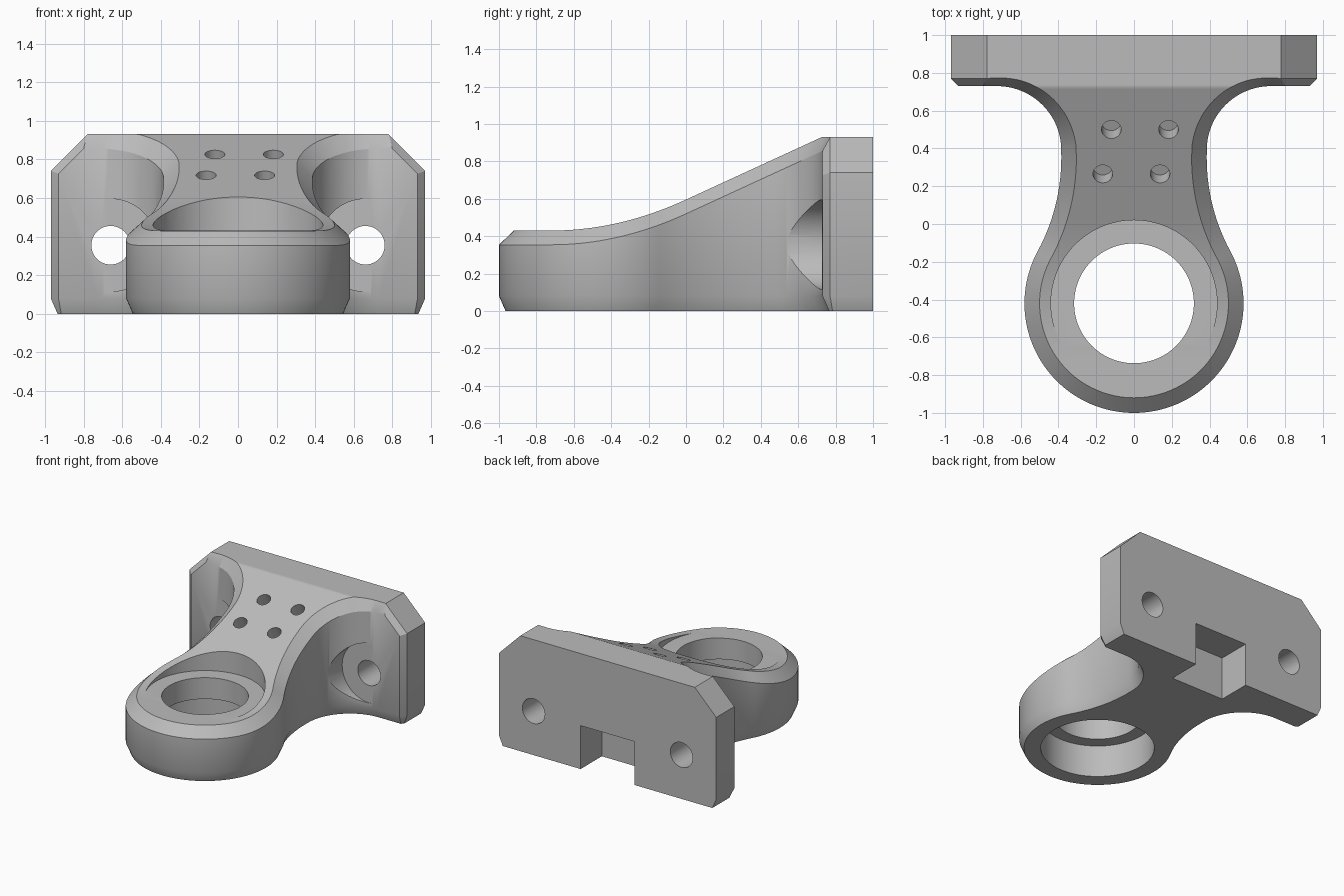
import bpy, bmesh
from math import sin, cos, radians, atan
from mathutils import Vector, Matrix

if "Cube" in bpy.data.objects:
    bpy.data.objects.remove(bpy.data.objects["Cube"])

grey = bpy.data.materials.new("plain_grey")
grey.use_nodes = True
GREY = (0.5, 0.5, 0.5, 1)
grey.diffuse_color = GREY
grey.node_tree.nodes["Principled BSDF"].inputs["Base Color"].default_value = GREY

SLOPE, CURVE_START, LOW, PLATE_Y = 0.46, -0.72, 0.43, 0.73


def top_height(y):
    """Side profile: flat ring, curved ramp, straight ramp, flat plate top."""
    if y < CURVE_START:
        return LOW
    if y < 0:
        return LOW - SLOPE * (y - CURVE_START) ** 2 / (2 * CURVE_START)
    return LOW - SLOPE * CURVE_START / 2 + SLOPE * min(y, PLATE_Y)


def make_object(name, bm):
    bmesh.ops.recalc_face_normals(bm, faces=bm.faces)
    mesh = bpy.data.meshes.new(name)
    bm.to_mesh(mesh)
    bm.free()
    obj = bpy.data.objects.new(name, mesh)
    bpy.context.scene.collection.objects.link(obj)
    mesh.materials.append(grey)
    return obj


# Half outline: entries of point, inward direction, top chamfer width
outline = []


def add_arc(cx, cy, r, start, end, steps, side, w0=0.08, w1=0.08, first=0):
    for i in range(first, steps + 1):
        t = i / steps
        a = radians(start + (end - start) * t)
        d = Vector((cos(a), sin(a)))
        outline.append((Vector((cx, cy)) + d * r, d * side, w0 + (w1 - w0) * t))


add_arc(0, -0.42, 0.58, -90, 28.3, 40, -1)                             # ring
add_arc(1.425, 0.35, 1.04, 208.3, 180, 14, 1, first=1)                 # waist
add_arc(0.725, 0.39, 0.34, 180, 90, 28, 1, 0.08, 0.042, first=1)       # fillet
for p, d in (((0.93, 0.73), (-0.4, 1)), ((0.97, 0.77), (-1, 0.4)), ((0.97, 1), (-1, 0))):
    outline.append((Vector(p), Vector(d), 0.04))

# Bracket body: four stacked rings with chamfered bottom and top edges
bm = bmesh.new()


def ring(height, inset):
    pts = [p + d * inset(w) for p, d, w in outline]
    zs = [height(p.y) for p in pts]
    right = [bm.verts.new((p.x if i else 0, p.y, z)) for i, (p, z) in enumerate(zip(pts, zs))]
    left = [right[0]] + [bm.verts.new((-p.x, p.y, z)) for p, z in zip(pts[1:], zs[1:])]
    return right, left


rings = [ring(lambda y: 0, lambda w: 0.035),
         ring(lambda y: 0.08, lambda w: 0),
         ring(lambda y: top_height(y) - 0.076, lambda w: 0),
         ring(top_height, lambda w: w)]
loops = [r + l[:0:-1] for r, l in rings]
for lo, hi in zip(loops, loops[1:]):
    for i in range(len(lo)):
        j = (i + 1) % len(lo)
        bm.faces.new((lo[i], lo[j], hi[j], hi[i]))
bm.faces.new(loops[0][::-1])
right, left = rings[3]
k = next(i for i, v in enumerate(right) if v.co.y >= PLATE_Y)
bm.faces.new((right[0], right[1], left[1]))
for i in range(1, k):
    bm.faces.new((right[i], right[i + 1], left[i + 1], left[i]))
bm.faces.new(right[k:] + left[:k - 1:-1])
body = make_object("bracket_body", bm)


def cut(bm):
    """Subtract a temporary cutter from the body."""
    cutter = make_object("cutter", bm)
    cutter.hide_render = True
    mod = body.modifiers.new("cut", "BOOLEAN")
    mod.operation, mod.solver, mod.object = "DIFFERENCE", "EXACT", cutter
    bpy.context.view_layer.objects.active = body
    bpy.ops.object.modifier_apply(modifier=mod.name)
    bpy.data.objects.remove(cutter)


def cut_cylinder(radius, start, end, segments=64):
    start, end = Vector(start), Vector(end)
    axis = end - start
    place = Matrix.Translation((start + end) / 2) @ axis.to_track_quat("Z", "Y").to_matrix().to_4x4()
    bm = bmesh.new()
    bmesh.ops.create_cone(bm, cap_ends=True, segments=segments, radius1=radius,
                          radius2=radius, depth=axis.length, matrix=place)
    cut(bm)


# Ring bore: top recess, through hole and wider seat from below
cut_cylinder(0.44, (0, -0.42, LOW + 0.002), (0, -0.42, 1.2), 96)
cut_cylinder(0.317, (0, -0.42, -0.1), (0, -0.42, 1), 96)
cut_cylinder(0.42, (0, -0.42, -0.1), (0, -0.42, 0.26), 96)

# Clipped plate corners with chamfered front edge, mounting holes and washer seats
section = ((1.655, 0.6), (1.655, 0.73), (1.71, 0.77), (1.71, 1.1), (2.1, 1.1), (2.1, 0.6))
for side in (-1, 1):
    bm = bmesh.new()
    ends = [[bm.verts.new((side * (s + d) / 2, y, (s - d) / 2)) for s, y in section]
            for d in (-0.6, 0.8)]
    bm.faces.new(ends[0])
    bm.faces.new(ends[1])
    for i in range(len(section)):
        j = i - 1
        bm.faces.new((ends[0][j], ends[0][i], ends[1][i], ends[1][j]))
    cut(bm)
    x, z = side * 0.66, 0.355
    cut_cylinder(0.24, (x, 0.3, z), (x, PLATE_Y - 0.002, z))
    cut_cylinder(0.1, (x, 0.6, z), (x, 1.1, z), 48)

# Four blind holes square to the ramp
tilt = atan(SLOPE)
normal = Vector((0, -sin(tilt), cos(tilt)))
for x, y in ((-0.12, 0.5), (0.183, 0.5), (-0.165, 0.265), (0.138, 0.265)):
    mouth = Vector((x, y, top_height(y)))
    cut_cylinder(0.052, mouth - normal * 0.1, mouth + normal * 0.1, 32)

# Rear notch under the plate
bm = bmesh.new()
bmesh.ops.create_cube(bm, size=1, matrix=Matrix.Translation((0, 0.98, 0.1))
                      @ Matrix.Diagonal((0.48, 0.5, 0.5, 1)))
cut(bm)

body.data.materials.clear()
body.data.materials.append(grey)
for poly in body.data.polygons:
    poly.material_index = 0
body.select_set(True)
bpy.context.view_layer.objects.active = body
bpy.ops.object.shade_smooth_by_angle(angle=radians(30))
